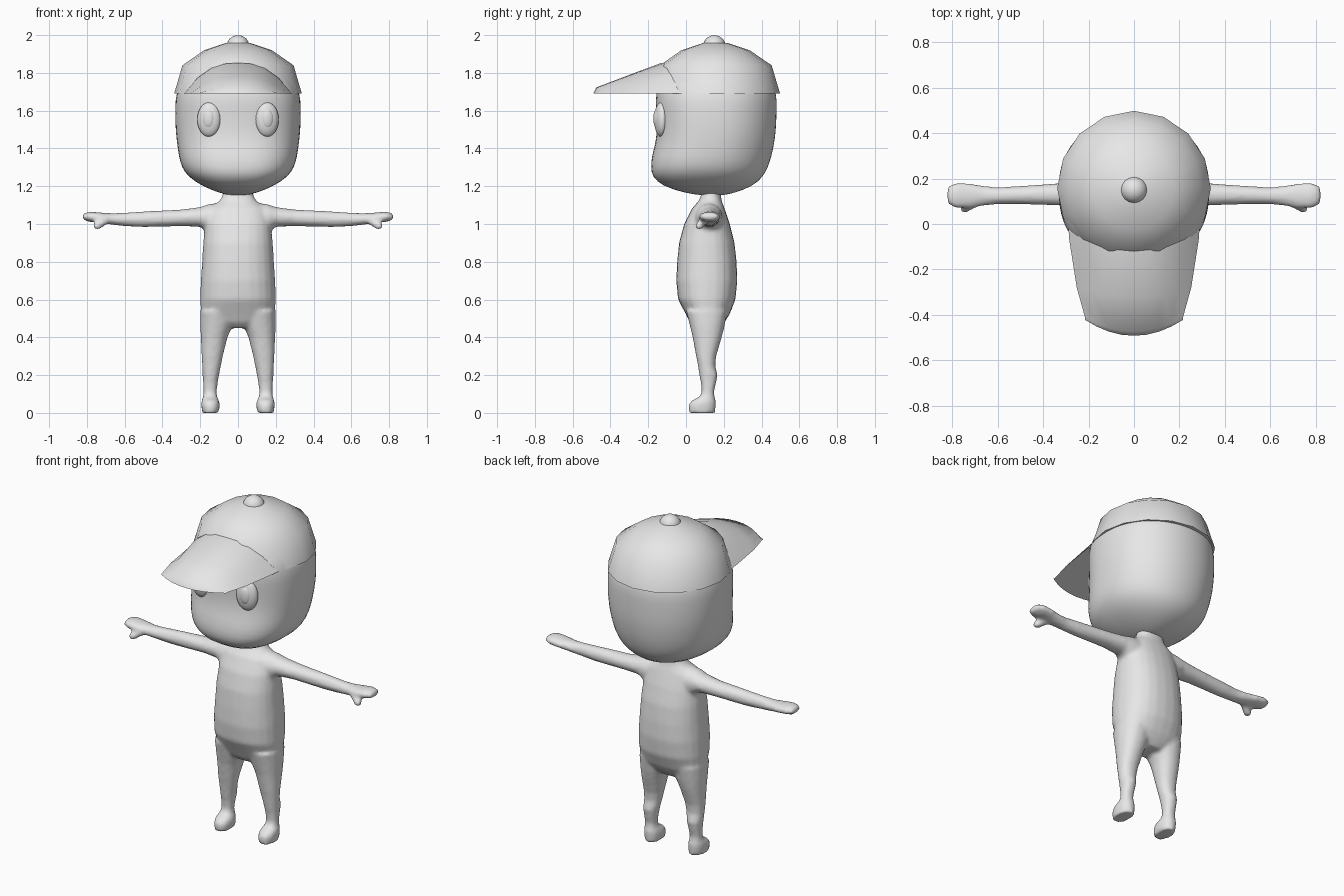
import bpy, bmesh, math
from mathutils import Matrix

if "Cube" in bpy.data.objects:
    bpy.data.objects.remove(bpy.data.objects["Cube"])

GREY = bpy.data.materials.new("plain_grey")
GREY.diffuse_color = (0.8, 0.8, 0.8, 1)
GREY.use_nodes = True
GREY.node_tree.nodes["Principled BSDF"].inputs["Base Color"].default_value = GREY.diffuse_color


def finish(bm, name, angle=60):
    bmesh.ops.recalc_face_normals(bm, faces=bm.faces[:])
    me = bpy.data.meshes.new(name)
    bm.to_mesh(me)
    bm.free()
    me.materials.append(GREY)
    ob = bpy.data.objects.new(name, me)
    bpy.context.collection.objects.link(ob)
    bpy.context.view_layer.objects.active = ob
    ob.select_set(True)
    bpy.ops.object.shade_smooth_by_angle(angle=math.radians(angle))
    ob.select_set(False)
    return ob


def power(v, p):
    return math.copysign(abs(v) ** (2 / p), v)


def section(n, x0, x1, y0, y1, front=2.0, back=2.0):
    """Oval filling the box x0..x1, y0..y1; front and back set its squareness."""
    pts = []
    for i in range(n):
        a = 2 * math.pi * i / n
        c, s = math.cos(a), math.sin(a)
        p = front if s < 0 else back
        pts.append(((x0 + x1) / 2 + (x1 - x0) / 2 * power(c, p),
                    (y0 + y1) / 2 + (y1 - y0) / 2 * power(s, p)))
    return pts


def loft(bm, rings):
    """Skin closed rings of 3D points and cap both ends."""
    loops = [[bm.verts.new(p) for p in r] for r in rings]
    n = len(loops[0])
    for a, b in zip(loops, loops[1:]):
        for i in range(n):
            j = (i + 1) % n
            bm.faces.new((a[i], a[j], b[j], b[i]))
    bm.faces.new(loops[0][::-1])
    bm.faces.new(loops[-1])


def ball(bm, centre, size, turn=0, seg=24):
    m = (Matrix.Translation(centre) @ Matrix.Rotation(turn, 4, 'Z')
         @ Matrix.Diagonal((*size, 1)))
    bmesh.ops.create_uvsphere(bm, u_segments=seg, v_segments=seg // 2, radius=1, matrix=m)


# Body: torso, legs, arms and thumbs fused into one skin
bm = bmesh.new()
torso = [  # z, half width, front y, back y
    (0.45, .08, .05, .18), (0.48, .16, .02, .205), (0.52, .195, 0, .23),
    (0.60, .20, -.042, .262), (0.70, .197, -.052, .272), (0.80, .19, -.047, .268),
    (0.90, .184, -.037, .257), (1.00, .175, -.01, .232), (1.08, .155, .03, .205),
    (1.12, .10, .065, .19), (1.15, .08, .08, .185), (1.22, .085, .08, .185)]
loft(bm, [[(x, y, z) for x, y in section(24, -w, w, f, b, 2.3, 2.3)] for z, w, f, b in torso])

leg = [  # z, inner x, outer x, front y, back y
    (0.0, .10, .19, .013, .155), (.045, .097, .195, .013, .158), (.065, .10, .193, .03, .158),
    (.085, .11, .185, .07, .152), (.11, .113, .183, .083, .148), (.16, .107, .185, .078, .16),
    (.20, .10, .188, .07, .168), (.25, .09, .19, .063, .155), (.30, .08, .193, .053, .16),
    (.40, .055, .197, .035, .19), (.46, .03, .2, .02, .205), (.54, .02, .2, .0, .22)]
arm = [  # x, low z, high z, front y, back y
    (.08, .93, 1.115, .04, .20), (.16, .955, 1.105, .05, .195), (.20, .985, 1.09, .065, .19),
    (.30, .988, 1.077, .08, .182), (.50, .983, 1.067, .087, .168), (.60, .988, 1.06, .087, .162),
    (.66, .995, 1.057, .08, .168), (.72, 1.005, 1.06, .068, .18), (.78, 1.01, 1.066, .068, .182),
    (.81, 1.018, 1.06, .08, .172), (.823, 1.028, 1.05, .095, .16)]
for side in (-1, 1):
    loft(bm, [[(side * x, y, z) for x, y in section(16, a, b, f, k, 2.2, 2.2)]
              for z, a, b, f, k in leg])
    loft(bm, [[(side * x, y, z) for z, y in section(16, a, b, f, k)] for x, a, b, f, k in arm])
    for t in range(6):  # thumb
        u = t / 5
        ball(bm, (side * (.69 + .055 * u), .10 - .03 * u, 1.025 - .035 * u),
             (.023, .023, .021), seg=12)
body = finish(bm, "body", 180)
mod = body.modifiers.new("fuse", 'REMESH')
mod.mode = 'VOXEL'
mod.voxel_size = .011
mod.use_smooth_shade = True
mod = body.modifiers.new("soften", 'SMOOTH')
mod.factor = .5
mod.iterations = 5

# Head: flattened face with full cheeks, rounded back
bm = bmesh.new()
head = [  # z, half width, front y, back y
    (1.15, .04, .09, .19), (1.165, .10, -.01, .26), (1.20, .19, -.125, .355),
    (1.25, .265, -.18, .41), (1.30, .30, -.188, .435), (1.36, .315, -.182, .455),
    (1.42, .323, -.165, .467), (1.48, .33, -.156, .476), (1.55, .334, -.156, .48),
    (1.62, .334, -.16, .482), (1.69, .33, -.163, .482), (1.78, .295, -.13, .445),
    (1.86, .22, -.06, .37), (1.91, .10, .05, .25)]
loft(bm, [[(x, y, z) for x, y in section(32, -w, w, f, b, 2.5, 2.1)] for z, w, f, b in head])
ob = finish(bm, "head", 180)
ob.modifiers.new("round", 'SUBSURF').levels = 1
ob.modifiers["round"].render_levels = 1

# Eyes with a raised pupil
for side, name in ((-1, "right"), (1, "left")):
    bm = bmesh.new()
    ball(bm, (side * .154, -.133, 1.553), (.063, .034, .091), side * .2)
    finish(bm, name + "_eye", 180)
    bm = bmesh.new()
    ball(bm, (side * .157, -.155, 1.558), (.032, .017, .052), side * .2)
    finish(bm, name + "_pupil", 180)

# Cap crown: low-poly dome, flat underneath
bm = bmesh.new()
crown = [(1.0, 1.69), (.87, 1.84), (.53, 1.92), (.2, 1.957), (.02, 1.965)]
loft(bm, [[(x, y, z) for x, y in section(16, -.338 * s, .338 * s, .155 - .338 * s, .155 + .343 * s)]
          for s, z in crown])
finish(bm, "cap_crown", 50)

# Cap button
bm = bmesh.new()
ball(bm, (0, .15, 1.942), (.06, .06, .058), seg=16)
finish(bm, "cap_button", 180)

# Cap brim: arched top that narrows forward, flat underneath
bm = bmesh.new()
brim = [  # centre y, backward bow at the sides, half width, arch height
    (.0, .0, .29, .165), (-.13, .06, .285, .163), (-.32, .04, .252, .092), (-.475, .065, .216, .033),
    (-.492, .07, .216, .0)]
steps = [i / 4 - 1 for i in range(9)]
rows = []
for y, bow, w, h in brim:
    rows.append([bm.verts.new((w * u, y + bow * u * u, 1.69 + h * (1 - abs(u) ** 2.5)))
                 for u in steps])
for a, b in zip(rows, rows[1:]):
    for i in range(8):
        bm.faces.new((a[i], a[i + 1], b[i + 1], b[i]))
bmesh.ops.remove_doubles(bm, verts=bm.verts[:], dist=.001)
rim = [e for e in bm.edges if e.is_boundary]
bmesh.ops.holes_fill(bm, edges=rim, sides=0)
# underside outline lies level, so the back wall stays hidden inside the crown
finish(bm, "cap_brim", 50)
